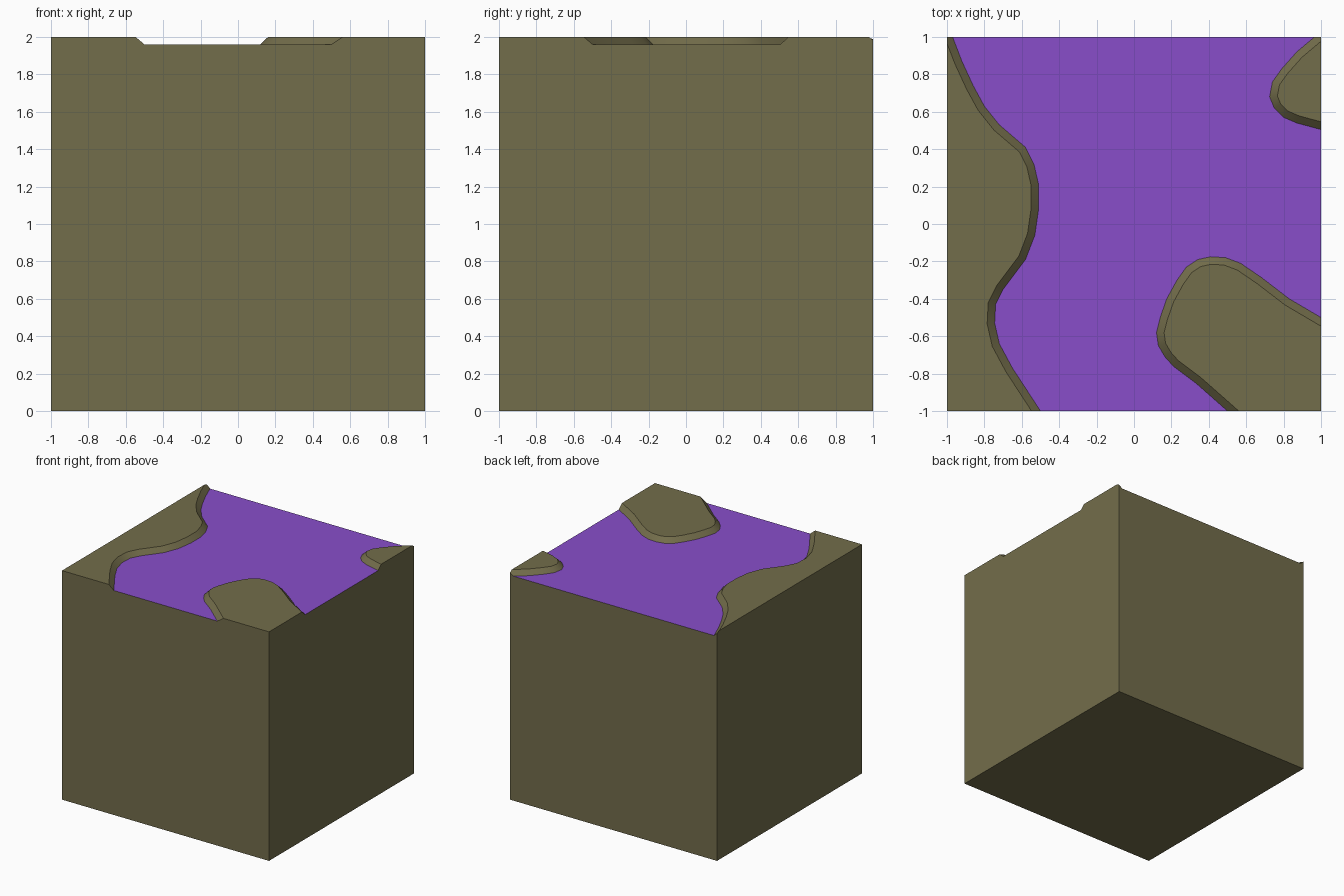
import bpy, bmesh
from mathutils import Vector

if "Cube" in bpy.data.objects:
    bpy.data.objects.remove(bpy.data.objects["Cube"])

FLOOR, TOP = 1.96, 2.0


def material(name, rgb):
    m = bpy.data.materials.new(name)
    m.diffuse_color = (*rgb, 1)
    m.use_nodes = True
    m.node_tree.nodes["Principled BSDF"].inputs["Base Color"].default_value = m.diffuse_color
    return m


def mesh_object(name, bm):
    bmesh.ops.recalc_face_normals(bm, faces=bm.faces)
    me = bpy.data.meshes.new(name)
    bm.to_mesh(me)
    bm.free()
    ob = bpy.data.objects.new(name, me)
    bpy.context.collection.objects.link(ob)
    return ob


def extended(points, d=0.2):
    """Run both ends of a bank line straight on, past the block's sides."""
    p = [Vector(q) for q in points]
    p[0] += (p[0] - p[1]).normalized() * d
    p[-1] += (p[-1] - p[-2]).normalized() * d
    return p


def offset(loop, d):
    """Mitred outward offset of a counter-clockwise outline."""
    out = []
    for i, p in enumerate(loop):
        a = (p - loop[i - 1]).normalized()
        b = (loop[(i + 1) % len(loop)] - p).normalized()
        na, nb = Vector((a.y, -a.x)), Vector((b.y, -b.x))
        out.append(p + (na + nb) * d / (1 + na.dot(nb)))
    return out


# foot lines of the three raised banks, counter-clockwise round the channel
left_bank = [(-.97, 1), (-.92, .87), (-.86, .74), (-.80, .63), (-.72, .53),
             (-.58, .41), (-.535, .32), (-.51, .21), (-.51, .08), (-.53, -.06),
             (-.58, -.19), (-.70, -.35), (-.74, -.43), (-.745, -.53),
             (-.72, -.64), (-.65, -.77), (-.5, -1)]
front_bank = [(.5, -1), (.33, -.85), (.21, -.76), (.165, -.71), (.13, -.65),
              (.12, -.58), (.14, -.50), (.175, -.40), (.23, -.30), (.28, -.23),
              (.34, -.19), (.41, -.175), (.49, -.18), (.57, -.21), (.68, -.285),
              (.83, -.40), (1, -.5)]
back_bank = [(1, .505), (.87, .54), (.80, .57), (.75, .62), (.725, .68),
             (.74, .76), (.79, .83), (.87, .92), (.965, 1)]
outline = extended(left_bank) + extended(front_bank) + extended(back_bank)

# channel cutter, flaring upwards at 45 degrees
bm = bmesh.new()
height = 0.06
low = [bm.verts.new((p.x, p.y, FLOOR)) for p in outline]
high = [bm.verts.new((p.x, p.y, FLOOR + height)) for p in offset(outline, height)]
bm.faces.new(low[::-1])
bm.faces.new(high)
n = len(low)
for i in range(n):
    j = (i + 1) % n
    bm.faces.new((low[i], low[j], high[j], high[i]))
cutter = mesh_object("channel_cutter", bm)
cutter.hide_render = True

# solid block
bm = bmesh.new()
bmesh.ops.create_cube(bm, size=2)
bmesh.ops.translate(bm, verts=bm.verts, vec=(0, 0, 1))
block = mesh_object("ground_block", bm)

# carve the channel
mod = block.modifiers.new("channel", 'BOOLEAN')
mod.operation, mod.solver, mod.object = 'DIFFERENCE', 'EXACT', cutter
bpy.context.view_layer.objects.active = block
block.select_set(True)
bpy.ops.object.modifier_apply(modifier=mod.name)
bpy.data.objects.remove(cutter)

# earth everywhere, purple on the channel floor
block.data.materials.clear()
block.data.materials.append(material("olive earth", (.171, .153, .070)))
block.data.materials.append(material("purple floor", (.246, .076, .591)))
for f in block.data.polygons:
    f.material_index = int(f.normal.z > .9 and abs(f.center.z - FLOOR) < .01)

bpy.ops.object.shade_smooth_by_angle(angle=0.5)
